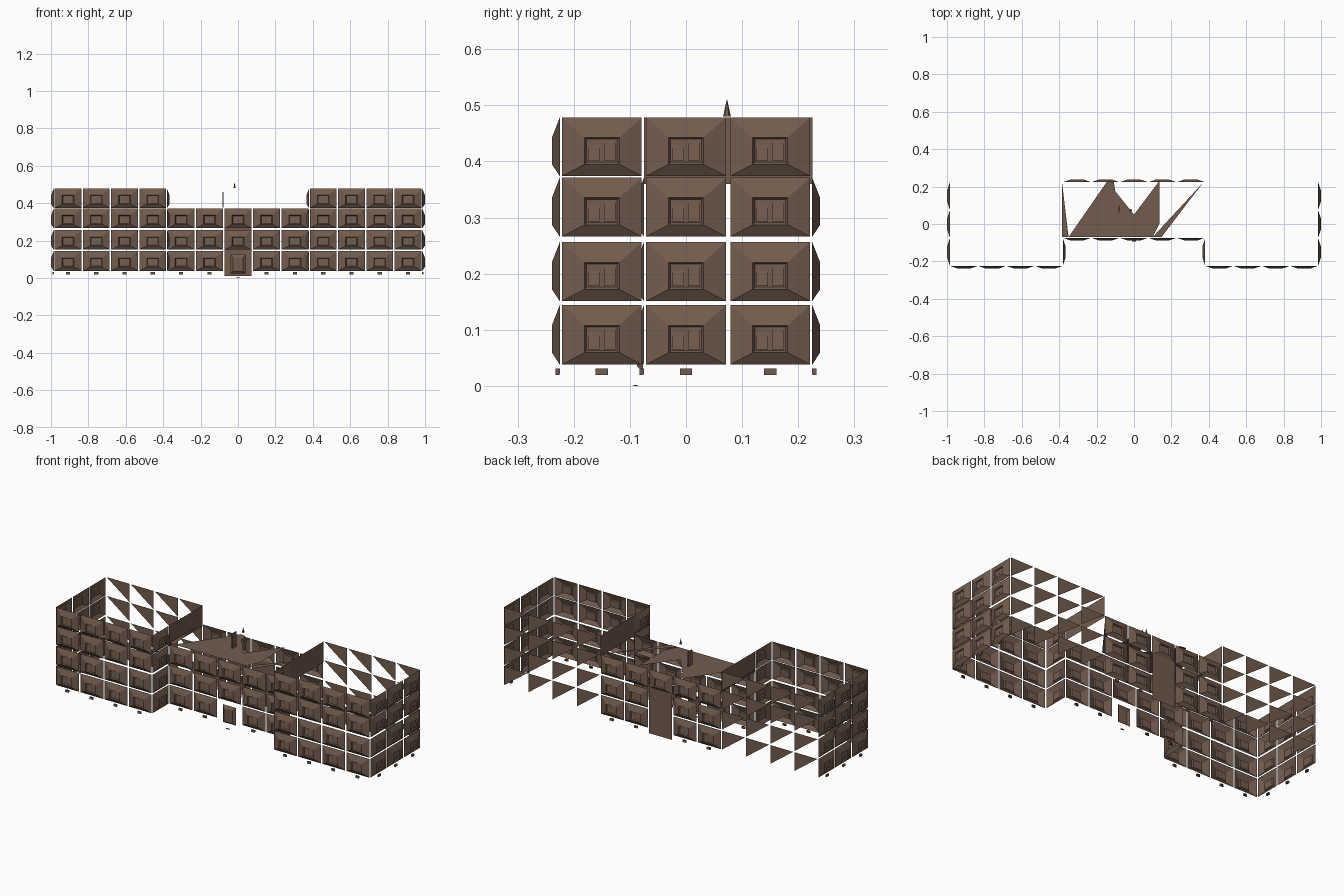
import bpy, bmesh
from mathutils import Vector

if "Cube" in bpy.data.objects:
    bpy.data.objects.remove(bpy.data.objects["Cube"])

brown = bpy.data.materials.new("weathered_brown")
brown.diffuse_color = (0.17, 0.108, 0.076, 1)
brown.use_nodes = True
brown.node_tree.nodes["Principled BSDF"].inputs["Base Color"].default_value = brown.diffuse_color
ROWS = [(0.038, 0.144), (0.151, 0.256), (0.266, 0.371), (0.374, 0.478)]
GAP = 0.004


def finish(name, bm):
    me = bpy.data.meshes.new(name)
    bm.to_mesh(me)
    bm.free()
    me.materials.append(brown)
    ob = bpy.data.objects.new(name, me)
    bpy.context.collection.objects.link(ob)
    return ob


def frame(start, end):
    """Wall axes: along the wall, and outward (to the right of travel)."""
    a, b = Vector((*start, 0)), Vector((*end, 0))
    u = (b - a).normalized()
    n = Vector((u.y, -u.x, 0))
    return a, u, n, (b - a).length


def rect(bm, a, u, n, x0, x1, z0, z1, d0, d1=None):
    """Four corner vertices; d0 is depth at the bottom, d1 at the top."""
    d1 = d0 if d1 is None else d1
    pts = [(x0, z0, d0), (x1, z0, d0), (x1, z1, d1), (x0, z1, d1)]
    return [bm.verts.new(a + u * x + n * d + Vector((0, 0, z))) for x, z, d in pts]


def ring(bm, outer, inner):
    for i in range(4):
        j = (i + 1) % 4
        bm.faces.new((outer[i], outer[j], inner[j], inner[i]))


def panel(bm, a, u, n, x0, x1, z0, z1):
    """Bulging facade panel with a recessed two-leaf window."""
    w, h = x1 - x0, z1 - z0
    l, r = x0 + 0.28 * w, x0 + 0.72 * w
    b, t = z0 + 0.2 * h, z0 + 0.66 * h
    outer = rect(bm, a, u, n, x0, x1, z0, z1, 0)
    lip = rect(bm, a, u, n, l, r, b, t, 0.014)
    back = rect(bm, a, u, n, l + 0.004, r - 0.004, b + 0.004, t - 0.003, 0.007)
    ring(bm, outer, lip)
    ring(bm, lip, back)
    bm.faces.new(back)
    # tilted window leaves
    m = (l + r) / 2
    for p, q, top in ((l + 0.007, m - 0.004, t - 0.013), (m + 0.004, r - 0.007, t - 0.003)):
        bm.faces.new(rect(bm, a, u, n, p, q, b + 0.006, top, 0.013, 0.009))


def wall(name, start, end, cols, rows, style="panel", skip=(), vents=True):
    a, u, n, length = frame(start, end)
    step = length / cols
    bm = bmesh.new()
    for c in range(cols):
        x0, x1 = c * step + GAP, (c + 1) * step - GAP
        for r in rows:
            if (c, r) in skip:
                continue
            z0, z1 = ROWS[r]
            if style == "panel":
                panel(bm, a, u, n, x0, x1, z0, z1)
            else:
                # half panels: top edge plus the edge on the +x side
                v = rect(bm, a, u, n, x0, x1, z0, z1, 0)
                bm.faces.new((v[0], v[2], v[3]))
                bm.verts.remove(v[1])
    finish(name, bm)
    # small basement vents under each column
    if vents and style == "panel":
        bm = bmesh.new()
        for c in range(cols):
            if (c, 0) in skip:
                continue
            m = (c + 0.5) * step
            f = rect(bm, a, u, n, m - 0.011, m + 0.011, 0.019, 0.031, 0.008)
            k = rect(bm, a, u, n, m - 0.009, m + 0.009, 0.02, 0.031, 0)
            ring(bm, k, f)
            bm.faces.new(f)
        finish(name + "_vents", bm)


X, I, Y, F = 0.985, 0.38, 0.225, -0.075   # end, inner wall, depth, centre front

# wings
all4 = range(4)
wall("left_wing_front", (-X, -Y), (-I, -Y), 4, all4)
wall("right_wing_front", (I, -Y), (X, -Y), 4, all4)
wall("left_wing_end", (-X, Y), (-X, -Y), 3, all4)
wall("right_wing_end", (X, -Y), (X, Y), 3, all4)
wall("left_wing_inner_side", (-I, -Y), (-I, F), 1, all4, vents=False)
wall("right_wing_inner_side", (I, F), (I, -Y), 1, all4, vents=False)
wall("right_wing_back", (X, Y), (I, Y), 4, all4, "half")
wall("left_wing_back", (-I, Y), (-X, Y), 4, all4, "half")

# blank upper walls above the centre roof
for name, s, e in (("left_upper_wall", (-I, F), (-I, Y)), ("right_upper_wall", (I, Y), (I, F))):
    bm = bmesh.new()
    a, u, n, length = frame(s, e)
    bm.faces.new(rect(bm, a, u, n, 0, length, 0.36, 0.478, 0))
    finish(name, bm)

# centre block
wall("centre_front", (-I, F), (I, F), 5, range(3), skip={(2, 0)})
wall("centre_back", (I, Y), (-I, Y), 5, range(3), skip={(2, 0), (2, 1)})

# tall plain panel on the back, in the middle
bm = bmesh.new()
a, u, n, _ = frame((0.073, Y), (-0.073, Y))
bm.faces.new(rect(bm, a, u, n, 0, 0.146, 0.01, 0.143, 0.003))
bm.faces.new(rect(bm, a, u, n, 0, 0.146, 0.143, 0.27, 0.003))
finish("back_stair_panel", bm)

# front door with a shallow frame
bm = bmesh.new()
a, u, n, _ = frame((-0.04, F), (0.04, F))
o = rect(bm, a, u, n, 0, 0.08, 0.025, 0.125, 0.002)
i = rect(bm, a, u, n, 0.012, 0.068, 0.035, 0.108, 0.012)
ring(bm, o, i)
bm.faces.new(i)
finish("front_door", bm)

# door threshold at ground level
bpy.ops.mesh.primitive_cube_add(size=1, location=(0, -0.09, 0.001))
step = bpy.context.object
step.name = "threshold"
step.scale = (0.02, 0.008, 0.002)
step.data.materials.append(brown)

# broken flat roof pieces over the centre
pieces = [
    [(-0.385, 0.225), (-0.385, -0.07), (-0.35, -0.07)],
    [(-0.35, -0.07), (0.1, -0.07), (0.135, 0.0), (0.135, 0.23), (0, 0.05),
     (-0.1, 0.175), (-0.108, 0.225), (-0.142, 0.23)],
    [(0.1, -0.07), (0.147, -0.07), (0.37, 0.222)],
]
bm = bmesh.new()
for p in pieces:
    f = bm.faces.new([bm.verts.new((x, y, 0.377)) for x, y in p])
    f.normal_update()
    if f.normal.z < 0:
        f.normal_flip()
finish("roof_pieces", bm)

# chimney plate
bpy.ops.mesh.primitive_cube_add(size=1, location=(-0.08, 0.08, 0.418))
plate = bpy.context.object
plate.name = "chimney_plate"
plate.scale = (0.006, 0.036, 0.084)
plate.data.materials.append(brown)

# small pointed finial
bpy.ops.mesh.primitive_cone_add(vertices=6, radius1=0.007, depth=0.032, location=(-0.018, 0.073, 0.496))
fin = bpy.context.object
fin.name = "finial"
fin.data.materials.append(brown)
